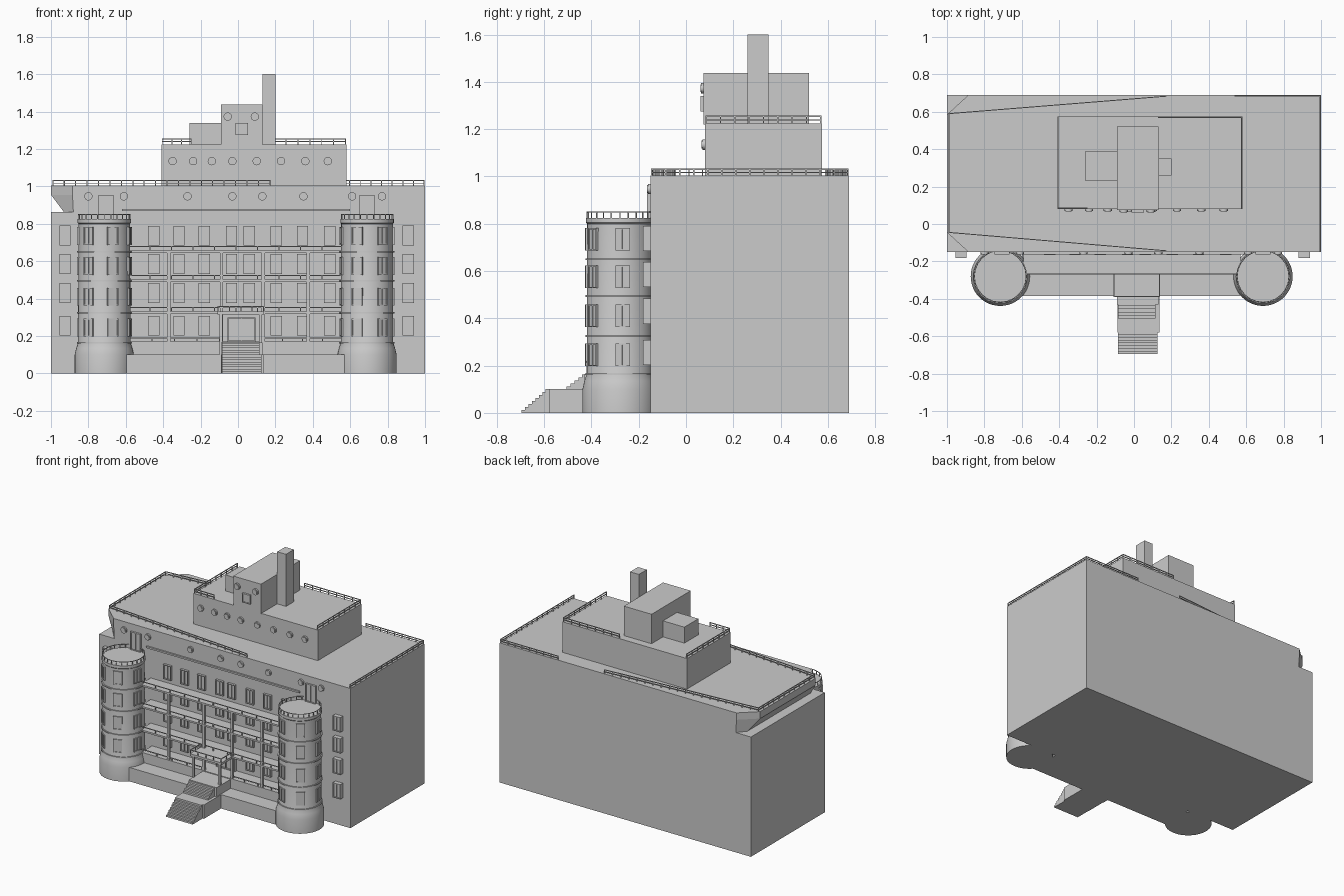
import bpy, bmesh, math
from mathutils import Matrix, Vector

if "Cube" in bpy.data.objects:
    bpy.data.objects.remove(bpy.data.objects["Cube"])


def finish(name, bm, smooth=False):
    bmesh.ops.recalc_face_normals(bm, faces=bm.faces[:])
    me = bpy.data.meshes.new(name)
    bm.to_mesh(me)
    bm.free()
    ob = bpy.data.objects.new(name, me)
    bpy.context.collection.objects.link(ob)
    if smooth:
        bpy.context.view_layer.objects.active = ob
        ob.select_set(True)
        bpy.ops.object.shade_smooth_by_angle(angle=math.radians(35))
        ob.select_set(False)
    return ob


def add_box(bm, x0, x1, y0, y1, z0, z1, M=Matrix()):
    m = M @ Matrix.Translation(((x0 + x1) / 2, (y0 + y1) / 2, (z0 + z1) / 2))
    bmesh.ops.create_cube(bm, size=1, matrix=m @ Matrix.Diagonal((x1 - x0, y1 - y0, z1 - z0, 1)))


def box(name, *b):
    bm = bmesh.new()
    add_box(bm, *b)
    return finish(name, bm)


def loft(bm, rings):
    loops = [[bm.verts.new(p) for p in r] for r in rings]
    n = len(loops[0])
    for a, b in zip(loops, loops[1:]):
        for i in range(n):
            bm.faces.new((a[i], a[(i + 1) % n], b[(i + 1) % n], b[i]))
    bm.faces.new(loops[0])
    bm.faces.new(loops[-1])


def circle(cx, cy, r, z, n=48):
    return [(cx + r * math.cos(2 * math.pi * i / n), cy + r * math.sin(2 * math.pi * i / n), z) for i in range(n)]


def add_window(bm, w, h, M, depth=0.014):
    # pane, raised frame and one upright bar, facing -y
    f = 0.006
    add_box(bm, -w/2, w/2, -depth * 0.5, 0.01, -h/2, h/2, M)
    for s in (-1, 1):
        xa, xb = sorted((s * w/2, s * (w/2 - f)))
        za, zb = sorted((s * h/2, s * (h/2 - f)))
        add_box(bm, xa, xb, -depth, 0, -h/2, h/2, M)
        add_box(bm, -w/2, w/2, -depth, 0, za, zb, M)
    add_box(bm, -0.002, 0.002, -depth * 0.9, 0, -h/2, h/2, M)


def rail(name, pts, z, h=0.03, bars=(0.55, 1.0), step=0.06, t=0.005):
    bm = bmesh.new()
    for a, b in zip(pts, pts[1:]):
        d = Vector(b) - Vector(a)
        M = Matrix.Translation((a[0], a[1], z)) @ Matrix.Rotation(math.atan2(d.y, d.x), 4, 'Z')
        for k in bars:
            add_box(bm, 0, d.length, -t/2, t/2, h * k - t, h * k, M)
        n = max(1, round(d.length / step))
        for i in range(n + 1):
            x = d.length * i / n
            add_box(bm, x - t/2, x + t/2, -t/2, t/2, 0, h, M)
    return finish(name, bm)


def portholes(name, xs, y, z, r=0.022):
    bm = bmesh.new()
    for x in xs:
        for rr, d in ((r, 0.022), (r * 0.75, 0.028)):
            M = Matrix.Translation((x, y, z)) @ Matrix.Rotation(math.pi / 2, 4, 'X')
            bmesh.ops.create_cone(bm, cap_ends=True, segments=20, radius1=rr, radius2=rr, depth=d, matrix=M)
    return finish(name, bm, True)


# Main block; top storey flares out to a chamfered end on the left
box("main_block", -1, 1, -0.15, 0.69, 0, 0.862)
bm = bmesh.new()
rings = []
for z, xe, xc, c in ((0.862, -0.93, -0.88, 0.06), (0.955, -1, -0.885, 0.105), (1.005, -1, -0.885, 0.105)):
    rings.append([(xc, -0.15, z), (1, -0.15, z), (1, 0.69, z), (xc, 0.69, z), (xe, 0.69 - c, z), (xe, -0.15 + c, z)])
loft(bm, rings)
finish("top_storey", bm)
box("facade_ledge", -0.62, 0.6, -0.162, -0.145, 0.868, 0.88)

# Rooftop blocks
box("penthouse", -0.41, 0.58, 0.08, 0.575, 1.0, 1.225)
box("roof_cabin", -0.09, 0.13, 0.075, 0.52, 1.22, 1.437)
box("roof_annex", -0.26, -0.09, 0.23, 0.39, 1.22, 1.34)
box("chimney", 0.13, 0.2, 0.26, 0.35, 1.22, 1.6)

# Roof railings
rail("roof_rail_left", [(0.17, -0.143), (-0.99, -0.045), (-0.99, 0.59), (0.17, 0.683)], 1.003)
rail("roof_rail_right", [(0.54, 0.685), (0.995, 0.685), (0.995, -0.145)], 1.003)
rail("penthouse_rail_left", [(-0.25, 0.085), (-0.405, 0.085), (-0.405, 0.57)], 1.223, 0.034)
rail("penthouse_rail_right", [(0.13, 0.57), (0.575, 0.57), (0.575, 0.085)], 1.223, 0.034)

# Round windows and cabin window
portholes("facade_portholes", (-0.8, -0.61, -0.27, -0.03, 0.13, 0.35, 0.61, 0.77), -0.15, 0.947)
portholes("penthouse_portholes", (-0.35, -0.24, -0.14, -0.03, 0.1, 0.23, 0.36, 0.48), 0.08, 1.135)
portholes("cabin_portholes", (-0.055, 0.09), 0.075, 1.373)
bm = bmesh.new()
add_window(bm, 0.065, 0.065, Matrix.Translation((0.02, 0.075, 1.307)))
finish("cabin_window", bm)

# Facade windows
rows = (0.255, 0.43, 0.585, 0.737)
bm = bmesh.new()
for z in rows:
    for x in (-0.45, -0.315, -0.18, -0.035, 0.06, 0.205, 0.345, 0.49):
        if z > 0.3 or abs(x) > 0.1:
            add_window(bm, 0.06, 0.105, Matrix.Translation((x, -0.15, z)), 0.016)
finish("facade_windows", bm)
bm = bmesh.new()
for z in rows:
    for x in (-0.925, 0.91):
        add_box(bm, x - 0.03, x + 0.03, -0.17, -0.145, z - 0.053, z + 0.053)
        add_window(bm, 0.06, 0.106, Matrix.Translation((x, -0.168, z)), 0.013)
finish("side_windows", bm)

# Corner towers with bands, windows, roof rail and terrace door
TY = -0.28
bands = (0.165, 0.325, 0.495, 0.65)
for side, tx, angles in (("left", -0.715, (-183, -127, -71, -15)), ("right", 0.69, (5, -54, -112, -170))):
    bm = bmesh.new()
    loft(bm, [circle(tx, TY, r, z) for r, z in
              ((0.158, 0), (0.158, 0.1), (0.15, 0.135), (0.14, 0.165), (0.138, 0.8), (0.143, 0.805), (0.143, 0.825))])
    finish(side + "_tower", bm, True)
    bm = bmesh.new()
    for z in bands:
        loft(bm, [circle(tx, TY, 0.146, z - 0.004), circle(tx, TY, 0.146, z + 0.004)])
    finish(side + "_tower_bands", bm, True)
    bm = bmesh.new()
    for z in (0.245, 0.41, 0.575, 0.735):
        for a in angles:
            M = Matrix.Translation((tx, TY, z)) @ Matrix.Rotation(math.radians(a + 90), 4, 'Z') @ Matrix.Translation((0, -0.136, 0))
            add_window(bm, 0.06, 0.095, M, 0.009)
    finish(side + "_tower_windows", bm)
    ring = [p[:2] for p in circle(tx, TY, 0.138, 0, 24)]
    rail(side + "_tower_rail", ring + ring[:1], 0.822, 0.03, (1.0,), 0.05, 0.004)
    bm = bmesh.new()
    add_window(bm, 0.08, 0.13, Matrix.Translation((tx + (0.01 if side == "left" else 0), -0.15, 0.888)))
    finish(side + "_terrace_door", bm)

# Plinth between towers
box("plinth", -0.6, 0.57, -0.385, -0.15, 0, 0.1)
box("plinth_step", -0.58, 0.56, -0.27, -0.15, 0.1, 0.17)

# Balconies and their rails, columns
for i, z in enumerate(bands):
    if i:
        box(f"balcony_{i}", -0.59, 0.57, -0.27, -0.15, z - 0.006, z + 0.006)
        rail(f"balcony_rail_{i}", [(-0.585, -0.267), (0.565, -0.267)], z, 0.031, (1.0,), 0.115)
rail("ground_rail_left", [(-0.58, -0.267), (-0.1, -0.267)], 0.168, 0.025, (1.0,), 0.115)
rail("ground_rail_right", [(0.13, -0.267), (0.56, -0.267)], 0.168, 0.025, (1.0,), 0.115)
bm = bmesh.new()
for x in (-0.37, -0.088, 0.135, 0.375):
    add_box(bm, x - 0.009, x + 0.009, -0.268, -0.25, 0.165, 0.65)
finish("balcony_columns", bm)

# Entrance porch: landing, canopy, posts, door
box("porch_landing", -0.09, 0.13, -0.43, -0.26, 0, 0.165)
box("porch_canopy", -0.11, 0.14, -0.39, -0.26, 0.315, 0.331)
rail("canopy_rail", [(-0.107, -0.27), (-0.107, -0.387), (0.137, -0.387), (0.137, -0.27)], 0.33, 0.03, (1.0,))
bm = bmesh.new()
for x in (-0.09, 0.12):
    add_box(bm, x - 0.008, x + 0.008, -0.385, -0.369, 0.1, 0.32)
finish("porch_posts", bm)
bm = bmesh.new()
add_window(bm, 0.15, 0.13, Matrix.Translation((0.018, -0.15, 0.235)), 0.02)
finish("entrance_door", bm)

# Stairs: two flights with a landing between
bm = bmesh.new()
for i in range(8):
    add_box(bm, -0.085, 0.125, -0.695 + i * 0.0145, -0.42, i * 0.0125, (i + 1) * 0.0125)
for i in range(5):
    add_box(bm, -0.085, 0.115, -0.505 + i * 0.0165, -0.42, 0.1 + i * 0.0125, 0.1 + (i + 1) * 0.0125)
finish("entrance_stairs", bm)
box("stair_landing", -0.087, 0.135, -0.58, -0.38, 0, 0.1)
